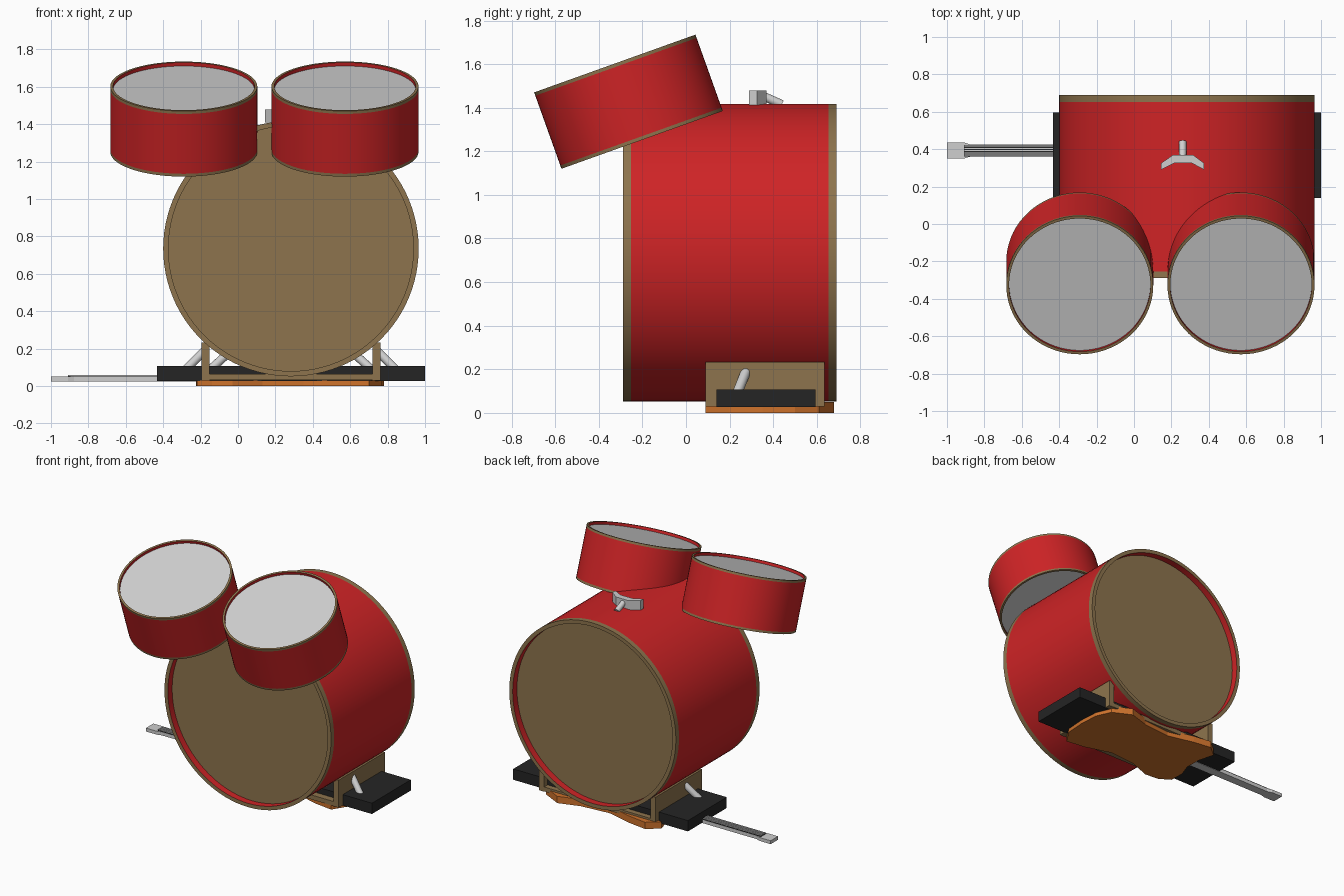
import bpy, bmesh, math
from mathutils import Vector, Matrix

if "Cube" in bpy.data.objects:
    bpy.data.objects.remove(bpy.data.objects["Cube"])

def mat(name, rgb):
    m = bpy.data.materials.new(name)
    m.diffuse_color = (*rgb, 1)
    m.use_nodes = True
    m.node_tree.nodes["Principled BSDF"].inputs["Base Color"].default_value = m.diffuse_color
    return m

RED = mat("red shell", (0.62, 0.017, 0.019))
TAN = mat("tan wood", (0.27, 0.175, 0.075))
GREY = mat("drum skin grey", (0.64, 0.64, 0.64))
BLACK = mat("black", (0.018, 0.018, 0.018))
ORANGE = mat("orange wood", (0.62, 0.17, 0.025))
CHROME = mat("chrome grey", (0.62, 0.62, 0.62))

def finish(name, bm, mats, smooth=False):
    bmesh.ops.recalc_face_normals(bm, faces=bm.faces[:])
    me = bpy.data.meshes.new(name)
    bm.to_mesh(me)
    bm.free()
    ob = bpy.data.objects.new(name, me)
    bpy.context.collection.objects.link(ob)
    for m in mats:
        me.materials.append(m)
    if smooth:
        bpy.ops.object.select_all(action='DESELECT')
        ob.select_set(True)
        bpy.context.view_layer.objects.active = ob
        bpy.ops.object.shade_smooth_by_angle(angle=math.radians(35))
    return ob

def drum(name, centre, tilt, r, inner, half, hoop, recess, head, n=72):
    """Lathe a hollow drum: recessed heads, hoops and shell in one profile."""
    prof = [(0, recess - half), (inner, recess - half), (inner, -half), (r, -half),
            (r, hoop - half), (r, half - hoop), (r, half), (inner, half),
            (inner, half - recess), (0, half - recess)]
    seg_mat = [2, 0, 1, 1, 0, 1, 1, 0, 2]
    bm = bmesh.new()
    rings = []
    for pr, h in prof:
        if pr == 0:
            rings.append([bm.verts.new((0, 0, h))] * n)
        else:
            rings.append([bm.verts.new((pr * math.cos(2 * math.pi * i / n),
                                        pr * math.sin(2 * math.pi * i / n), h)) for i in range(n)])
    for k, m in enumerate(seg_mat):
        a, b = rings[k], rings[k + 1]
        for i in range(n):
            j = (i + 1) % n
            f = bm.faces.new(list(dict.fromkeys((a[i], a[j], b[j], b[i]))))
            f.material_index = m
    ob = finish(name, bm, [RED, TAN, head], True)
    ob.matrix_world = Matrix.Translation(centre) @ Matrix.Rotation(tilt, 4, 'X')
    return ob

def box(name, lo, hi, m):
    lo, hi = Vector(lo), Vector(hi)
    bm = bmesh.new()
    bmesh.ops.create_cube(bm, size=1, matrix=Matrix.Translation((lo + hi) / 2)
                          @ Matrix.Diagonal((*(hi - lo), 1)))
    return finish(name, bm, [m])

def plate(name, pts, z0, z1, m, smooth=False):
    bm = bmesh.new()
    f = bm.faces.new([bm.verts.new((x, y, z0)) for x, y in pts])
    top = bmesh.ops.extrude_face_region(bm, geom=[f])
    bmesh.ops.translate(bm, vec=(0, 0, z1 - z0),
                        verts=[v for v in top['geom'] if isinstance(v, bmesh.types.BMVert)])
    return finish(name, bm, [m], smooth)

def rod(name, a, b, r, m):
    a, b = Vector(a), Vector(b)
    bm = bmesh.new()
    rot = (b - a).to_track_quat('Z', 'Y').to_matrix().to_4x4()
    bmesh.ops.create_cone(bm, cap_ends=True, segments=16, radius1=r, radius2=r,
                          depth=(b - a).length, matrix=Matrix.Translation((a + b) / 2) @ rot)
    return finish(name, bm, [m], True)

CX = 0.283   # centre line of the big drum

# drums
drum("bass_drum", (CX, 0.20, 0.735), math.pi / 2, 0.683, 0.655, 0.49, 0.037, 0.05, TAN, 96)
for side, x in (("left", -0.29), ("right", 0.572)):
    drum("tom_" + side, (x, -0.264, 1.4275), math.radians(19.7), 0.393, 0.378, 0.186, 0.016, 0.02, GREY)

# bracket on top of the bass drum
plate("tom_bracket", [(0.145, 0.29), (0.215, 0.325), (0.31, 0.325), (0.375, 0.29),
                      (0.375, 0.325), (0.315, 0.37), (0.21, 0.37), (0.145, 0.325)], 1.41, 1.48, CHROME)
rod("bracket_rod", (0.26, 0.35, 1.455), (0.26, 0.44, 1.415), 0.02, CHROME)

# cradle: two side walls and a floor, with a black slab through it
for side, s in (("left", -1), ("right", 1)):
    a, b = sorted((CX + s * 0.478, CX + s * 0.435))
    box("cradle_wall_" + side, (a, 0.09, 0.03), (b, 0.635, 0.233), TAN)
    # chrome spurs leaning off each wall
    rod("outer_spur_" + side, (CX + s * 0.56, 0.235, 0.09), (CX + s * 0.46, 0.275, 0.19), 0.023, CHROME)
    rod("inner_spur_" + side, (CX + s * 0.43, 0.235, 0.09), (CX + s * 0.33, 0.275, 0.18), 0.023, CHROME)
box("cradle_floor", (CX - 0.45, 0.09, 0.032), (CX + 0.45, 0.635, 0.065), TAN)
box("black_slab", (-0.432, 0.14, 0.028), (1.0, 0.595, 0.108), BLACK)

# flat waisted orange body underneath
body = [(0.70, 0.09), (0.77, 0.2), (0.78, 0.35), (0.77, 0.5), (0.72, 0.61), (0.58, 0.68),
        (0.42, 0.63), (0.2, 0.61), (0.0, 0.66), (-0.14, 0.68), (-0.225, 0.61), (-0.19, 0.48),
        (-0.19, 0.36), (-0.225, 0.26), (-0.22, 0.15), (-0.14, 0.1), (-0.03, 0.09), (0.13, 0.15),
        (0.35, 0.17), (0.55, 0.11)]
plate("orange_body", body, 0.0, 0.031, ORANGE)
# raised back edge of the body
plate("body_back_edge", [(0.72, 0.61), (0.58, 0.68), (0.42, 0.63), (0.2, 0.61), (0.0, 0.66),
                         (-0.14, 0.68), (-0.225, 0.61), (-0.19, 0.6), (0.7, 0.6)], 0.03, 0.05, ORANGE)

# neck, head and strings on the left
box("neck", (-0.9, 0.36, 0.025), (-0.2, 0.425, 0.05), CHROME)
plate("neck_head", [(-1.0, 0.35), (-0.91, 0.35), (-0.87, 0.362), (-0.87, 0.423),
                    (-0.91, 0.437), (-1.0, 0.437)], 0.025, 0.05, CHROME)
box("fretboard", (-0.91, 0.362, 0.049), (-0.3, 0.423, 0.054), BLACK)
for i in range(5):
    y = 0.368 + i * 0.0122
    box(f"string_{i + 1}", (-0.91, y - 0.0025, 0.052), (-0.3, y + 0.0025, 0.06), CHROME)
